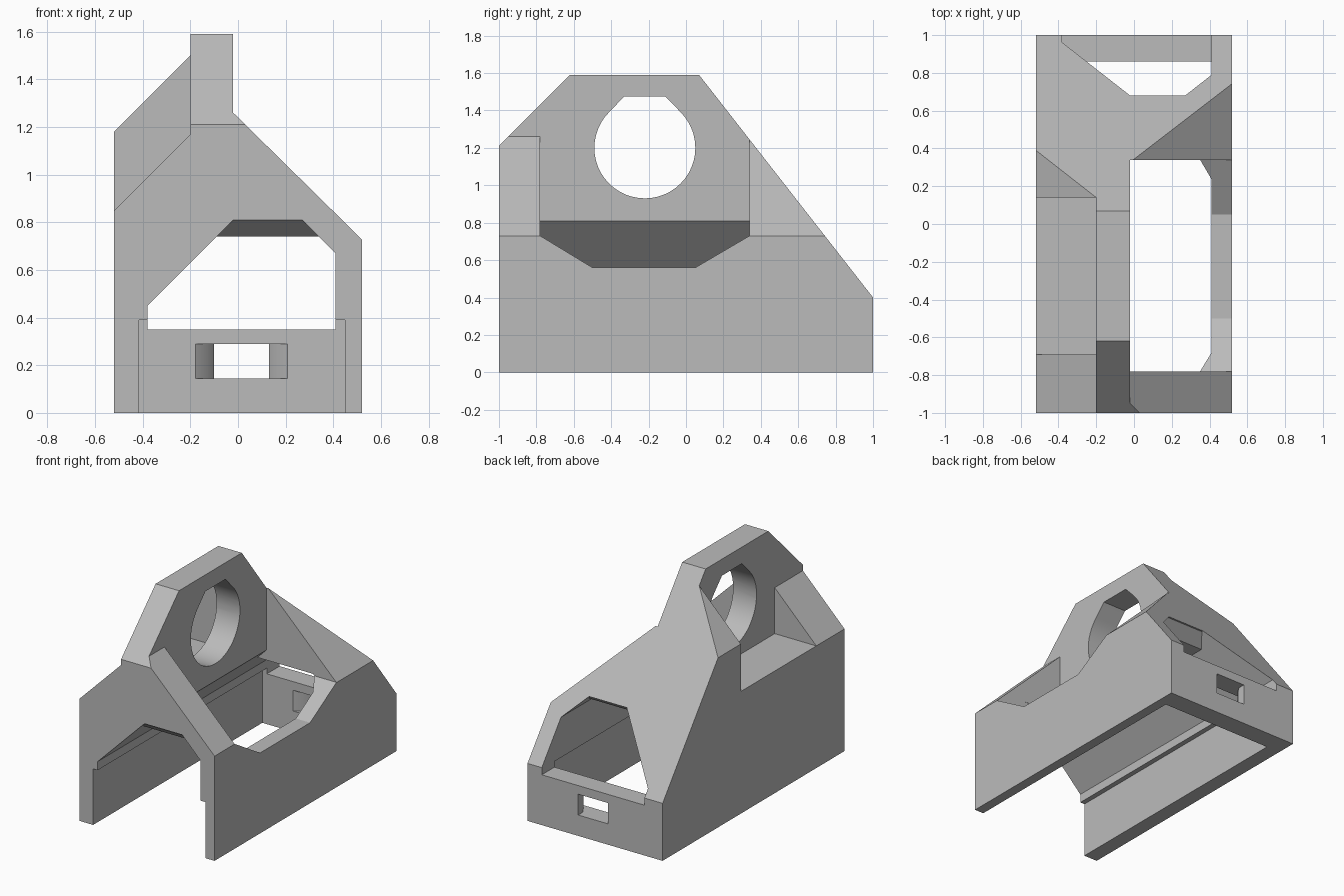
import bpy, bmesh, math

cube = bpy.data.objects.get("Cube")
if cube:
    bpy.data.objects.remove(cube, do_unlink=True)

grey = bpy.data.materials.new("plain_grey")
grey.use_nodes = True
grey.diffuse_color = (0.5, 0.5, 0.5, 1)
grey.node_tree.nodes["Principled BSDF"].inputs["Base Color"].default_value = (0.5, 0.5, 0.5, 1)


def prism(name, axis, profile, start, end):
    """Extrude a 2D profile along an axis; the profile keeps the other axes in xyz order."""
    bm = bmesh.new()
    index = "xyz".index(axis)

    def place(point, depth):
        co = list(point)
        co.insert(index, depth)
        return bm.verts.new(co)

    low = [place(p, start) for p in profile]
    high = [place(p, end) for p in profile]
    bm.faces.new(low)
    bm.faces.new(high)
    count = len(profile)
    for i in range(count):
        j = (i + 1) % count
        bm.faces.new((low[i], low[j], high[j], high[i]))
    bmesh.ops.recalc_face_normals(bm, faces=bm.faces)
    mesh = bpy.data.meshes.new(name)
    bm.to_mesh(mesh)
    bm.free()
    obj = bpy.data.objects.new(name, mesh)
    obj.data.materials.append(grey)
    bpy.context.collection.objects.link(obj)
    return obj


def select(obj):
    bpy.ops.object.select_all(action="DESELECT")
    obj.select_set(True)
    bpy.context.view_layer.objects.active = obj


def cut(target, axis, profile, start, end):
    """Subtract a prism from the target."""
    tool = prism("cutter", axis, profile, start, end)
    tool.hide_render = True
    select(target)
    mod = target.modifiers.new("cut", "BOOLEAN")
    mod.operation = "DIFFERENCE"
    mod.solver = "EXACT"
    mod.object = tool
    bpy.ops.object.modifier_apply(modifier=mod.name)
    bpy.data.objects.remove(tool, do_unlink=True)


# Housing: side outline extruded across the width
housing = prism("housing", "x",
                [(-1, 0), (1, 0), (1, 0.4), (0.07, 1.59), (-0.62, 1.59), (-1, 1.21)],
                -0.52, 0.52)

# Sloping shoulders either side of the upright plate
cut(housing, "y", [(-0.02, 1.26), (0.62, 0.63), (0.62, 1.8), (-0.02, 1.8)], -1.2, 1.2)
cut(housing, "y", [(-0.2, 1.5), (-0.2, 1.8), (-0.7, 1.8), (-0.7, 1.0)], -1.2, 1.2)

# Front gusset slope and flat pocket on the right side
cut(housing, "y", [(-0.2, 1.17), (-0.2, 1.7), (-0.7, 1.7), (-0.7, 0.67)], -1.2, 0.14)
cut(housing, "y", [(-0.2, 0.85), (-0.2, 1.75), (-0.75, 1.75), (-0.75, 0.85)], -0.69, 0.14)

# Large open bay on the left side with a tapered bottom
cut(housing, "x", [(-0.78, 1.8), (-0.78, 0.73), (-0.5, 0.56), (0.05, 0.56),
                   (0.34, 0.73), (0.34, 1.8)], -0.02, 0.7)

# Arched tunnel through the length
cut(housing, "y", [(-0.38, 0.35), (-0.38, 0.45), (-0.02, 0.81), (0.27, 0.81),
                   (0.41, 0.67), (0.41, 0.35)], -1.2, 1.2)

# Wider channel below, closed by the back wall
cut(housing, "y", [(-0.415, -0.2), (-0.415, 0.39), (0.45, 0.39), (0.45, -0.2)], -1.3, 0.86)

# Back window, flared towards the inside
cut(housing, "z", [(-0.19, 0.85), (0.22, 0.85), (0.16, 0.9), (0.13, 0.95), (0.13, 1.1),
                   (-0.1, 1.1), (-0.1, 0.95), (-0.13, 0.9)], 0.145, 0.29)

# Round hole in the upright plate, with a flattened peak
radius, cy, cz = 0.27, -0.22, 1.2
hole = [(cy + radius * math.cos(a), cz + radius * math.sin(a))
        for a in (math.radians(135 + 270 * i / 36) for i in range(37))]
hole += [(cy + 0.11, 1.475), (cy - 0.11, 1.475)]
cut(housing, "x", hole, -0.7, 0.2)

# Lintels with sloped faces at both ends of the tunnel
front_lintel = prism("front_lintel", "x",
                     [(-0.999, 0.812), (-0.91, 0.74), (-0.782, 0.74), (-0.782, 0.812)],
                     -0.09, 0.34)
back_lintel = prism("back_lintel", "x",
                    [(0.67, 0.812), (0.58, 0.74), (0.342, 0.74), (0.342, 0.812)],
                    -0.09, 0.34)

select(housing)
bpy.ops.object.shade_smooth_by_angle(angle=math.radians(20))
